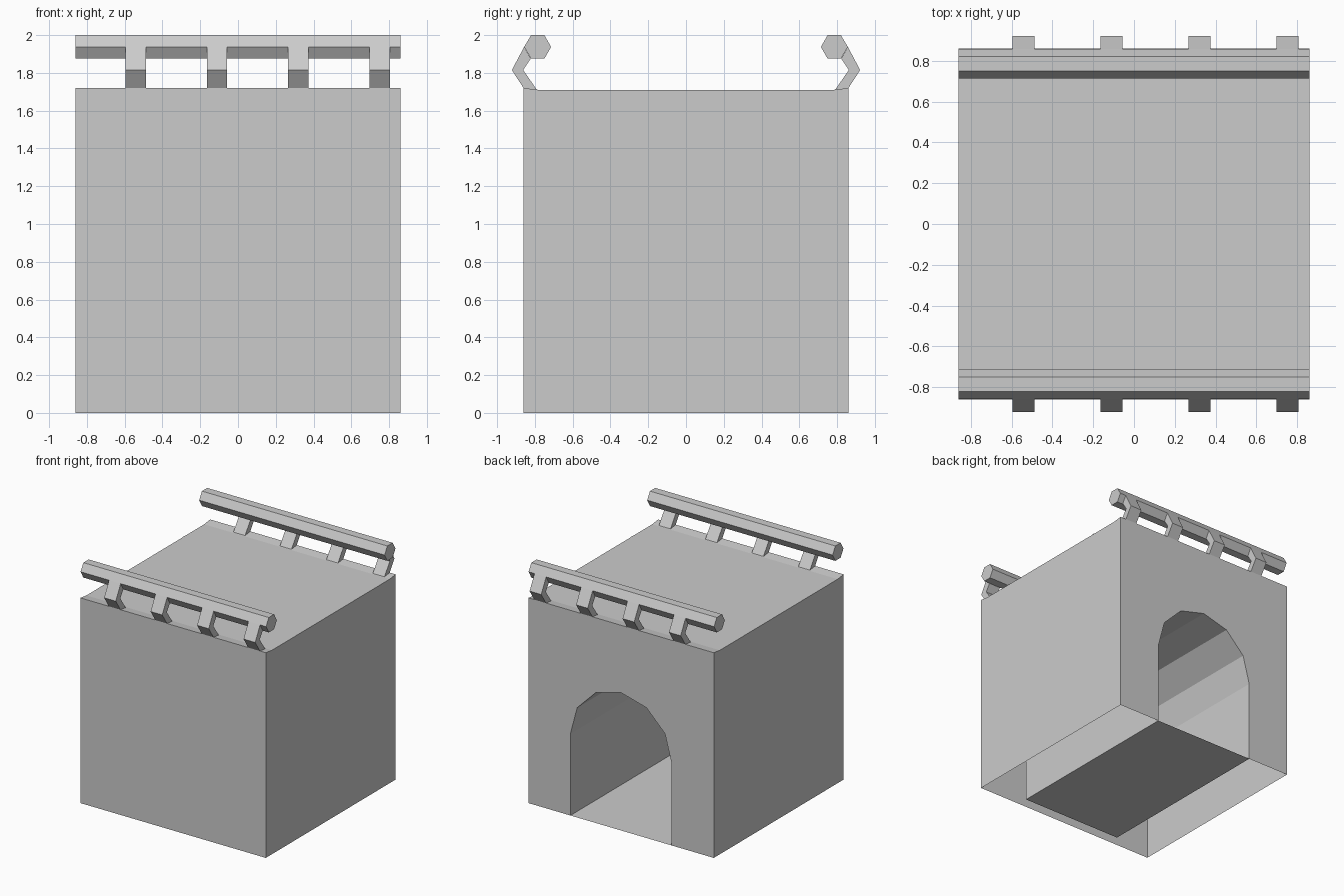
import bpy, bmesh
from math import sin, cos, pi

if "Cube" in bpy.data.objects:
    bpy.data.objects.remove(bpy.data.objects["Cube"])

H = 0.86            # half width of the block
TOP, LIP = 1.71, 1.72


def finish(name, bm, flip=False):
    bmesh.ops.remove_doubles(bm, verts=bm.verts, dist=1e-5)
    bmesh.ops.recalc_face_normals(bm, faces=bm.faces)
    if flip:
        bmesh.ops.reverse_faces(bm, faces=bm.faces)
    me = bpy.data.meshes.new(name)
    bm.to_mesh(me)
    bm.free()
    ob = bpy.data.objects.new(name, me)
    bpy.context.collection.objects.link(ob)
    return ob


def face(bm, pts):
    return bm.faces.new([bm.verts.new(p) for p in pts])


def prism_x(bm, profile, x0, x1):
    """Closed (y, z) profile extruded along x."""
    f = face(bm, [(x0, y, z) for y, z in profile])
    new = bmesh.ops.extrude_face_region(bm, geom=[f], use_keep_orig=True)["geom"]
    verts = [v for v in new if isinstance(v, bmesh.types.BMVert)]
    bmesh.ops.translate(bm, verts=verts, vec=(x1 - x0, 0, 0))


# Arch outline shared by the portal wall and the tunnel lining
R, SPRING = 0.47, 0.685
arch = [(-R, 0)] + [(-R * cos(i * pi / 6), SPRING + R * sin(i * pi / 6)) for i in range(7)] + [(R, 0)]

# Outer shell, open underneath, with slightly raised road edges
bm = bmesh.new()
section = [(-H, 0), (-H, LIP), (-0.78, TOP), (0.78, TOP), (H, LIP), (H, 0)]
for (ya, za), (yb, zb) in list(zip(section, section[1:]))[:-1]:
    face(bm, [(-H, ya, za), (H, ya, za), (H, yb, zb), (-H, yb, zb)])
for x in (-H, H):
    face(bm, [(x, y, z) for y, z in section])
portal = arch + [(H, 0), (H, LIP), (-H, LIP), (-H, 0)]
face(bm, [(x, H, z) for x, z in portal])
finish("bridge_block", bm)

# Tunnel lining with floor and end wall, open at the back
bm = bmesh.new()
END = -0.77
for (xa, za), (xb, zb) in zip(arch, arch[1:] + arch[:1]):
    face(bm, [(xa, H, za), (xb, H, zb), (xb, END, zb), (xa, END, za)])
face(bm, [(x, END, z) for x, z in arch])
finish("tunnel_lining", bm, flip=True)


# Flat road markings
def marking(bm, x, y, hx, hy):
    z = TOP + 0.002
    face(bm, [(x - hx, y - hy, z), (x + hx, y - hy, z), (x + hx, y + hy, z), (x - hx, y + hy, z)])


bm = bmesh.new()
for i in range(-2, 3):
    marking(bm, i * 0.344, 0, 0.085, 0.017)
for y in (-0.517, 0.517):
    marking(bm, 0, y, H, 0.015)
marks = finish("road_markings", bm)
if marks.data.polygons[0].normal.z < 0:
    marks.data.flip_normals()

# Hexagonal guard rails and bent posts, one set on each side
rail = [(0.82, 2.0), (0.75, 2.0), (0.714, 1.9375), (0.75, 1.875), (0.82, 1.875), (0.857, 1.9375)]
post = [(0.857, 1.9375), (0.922, 1.815), (0.86, 1.72), (0.79, 1.711), (0.862, 1.815), (0.822, 1.876)]
for side, s in (("front", -1), ("back", 1)):
    bm = bmesh.new()
    prism_x(bm, [(s * y, z) for y, z in rail], -H, H)
    finish(side + "_rail", bm)
    bm = bmesh.new()
    for i in range(4):
        x = -0.542 + i * 0.431
        prism_x(bm, [(s * y, z) for y, z in post], x - 0.054, x + 0.054)
    finish(side + "_rail_posts", bm)
